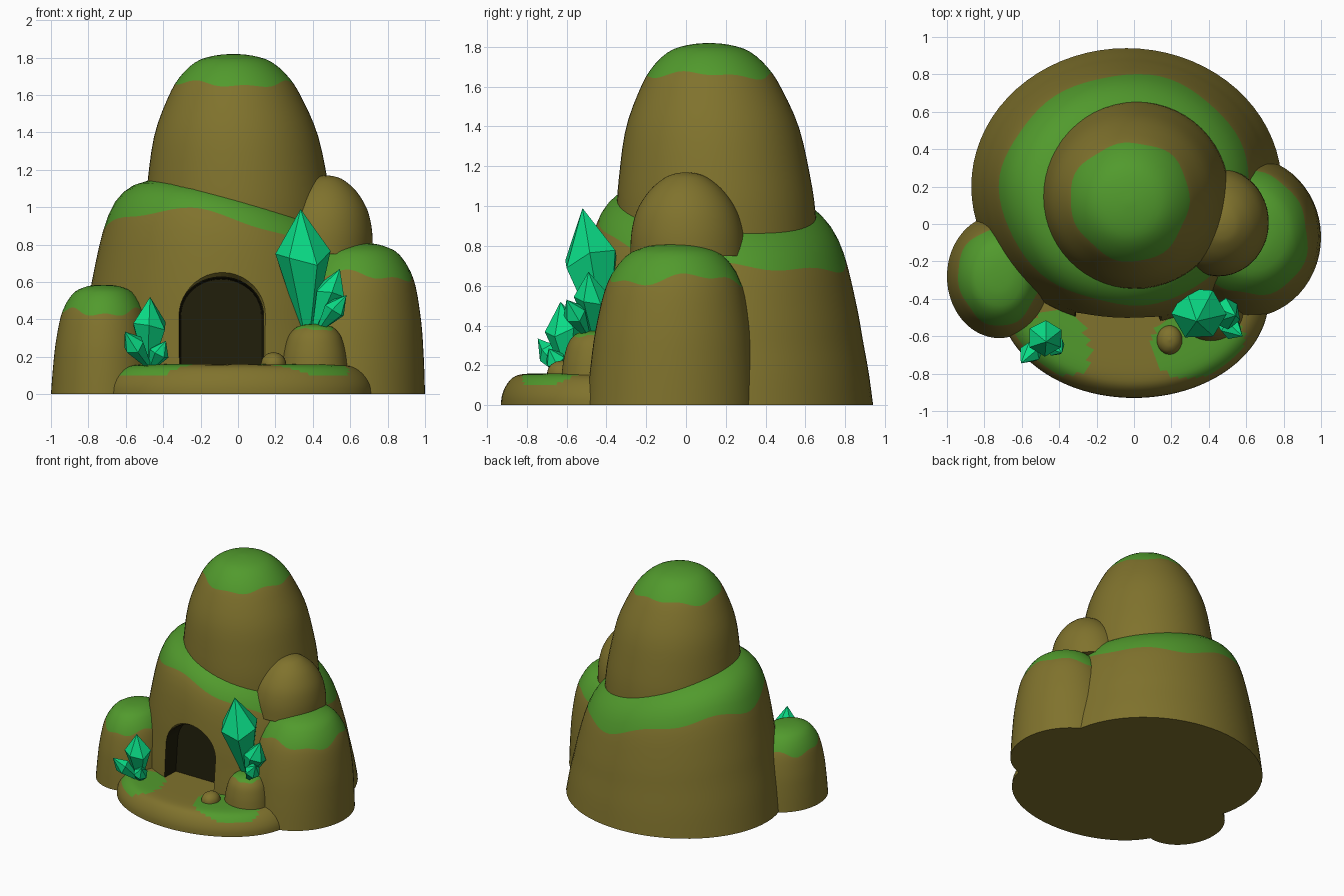
import bpy, bmesh, math
from mathutils import Vector

if "Cube" in bpy.data.objects:
    bpy.data.objects.remove(bpy.data.objects["Cube"])


def material(name, rgb):
    m = bpy.data.materials.new(name)
    m.diffuse_color = (*rgb, 1)
    m.use_nodes = True
    m.node_tree.nodes["Principled BSDF"].inputs["Base Color"].default_value = m.diffuse_color
    return m


ROCK = material("brown_rock", (0.215, 0.17, 0.026))
MOSS = material("green_moss", (0.083, 0.325, 0.026))
DARK = material("dark_cave", (0.014, 0.012, 0.003))
GEM = material("teal_crystal", (0.003, 0.72, 0.24))


def smooth_object(ob):
    bpy.ops.object.select_all(action='DESELECT')
    ob.select_set(True)
    bpy.context.view_layer.objects.active = ob
    bpy.ops.object.shade_smooth_by_angle(angle=math.radians(40))


def finish(name, bm, mats, smooth=True):
    bmesh.ops.recalc_face_normals(bm, faces=bm.faces)
    me = bpy.data.meshes.new(name)
    bm.to_mesh(me)
    bm.free()
    for m in mats:
        me.materials.append(m)
    ob = bpy.data.objects.new(name, me)
    bpy.context.collection.objects.link(ob)
    if smooth:
        smooth_object(ob)
    return ob


def curve_at(profile, t):
    """Catmull-Rom sample of a (radius, height) profile."""
    n = len(profile) - 1
    i = min(int(t), n - 1)
    f = t - i
    p = [Vector(profile[max(0, min(n, i + k))]) for k in (-1, 0, 1, 2)]
    return 0.5 * (2 * p[1] + (p[2] - p[0]) * f
                  + (2 * p[0] - 5 * p[1] + 4 * p[2] - p[3]) * f * f
                  + (3 * p[1] - p[0] - 3 * p[2] + p[3]) * f ** 3)


DOME = [(1, 0), (.96, .25), (.9, .5), (.78, .76), (.58, .92), (.38, .975), (.2, .995), (0, 1)]


def rock(name, centre, radii, height, profile=DOME, cap=None, lean=(0, 0), tilt=(0, 0),
         bulge=0.0, front_cap=0.0, seed=0.0, seg=56, mats=(ROCK, MOSS, DARK)):
    """Lathed boulder; faces above profile position 'cap' are moss with a wavy edge."""
    bm = bmesh.new()
    n = len(profile) - 1
    low, high = 14, 10
    mid = cap if cap else n * 0.6
    cx, cy, cz = centre
    rings = []
    for j in range(low + high):
        ring = []
        for k in range(seg):
            a = 2 * math.pi * k / seg
            edge = mid + 0.14 * math.sin(3 * a + seed) + 0.09 * math.sin(7 * a + 2 * seed)
            edge += front_cap * max(0, -math.sin(a)) ** 2
            t = edge * j / low if j <= low else edge + (n - edge) * (j - low) / high
            r, h = curve_at(profile, t)
            u, v = r * math.cos(a), r * math.sin(a)
            z = h * height * (1 + tilt[0] * u + tilt[1] * v)
            if v < 0:
                v *= 1 + bulge * h
            ring.append(bm.verts.new((cx + u * radii[0] + lean[0] * h,
                                      cy + v * radii[1] + lean[1] * h, cz + z)))
        rings.append(ring)
    top = bm.verts.new((cx + lean[0], cy + lean[1], cz + height * profile[-1][1]))
    bm.faces.new(rings[0])
    for j, ring in enumerate(rings):
        for k in range(seg):
            q = (k + 1) % seg
            if j + 1 < len(rings):
                f = bm.faces.new((ring[k], ring[q], rings[j + 1][q], rings[j + 1][k]))
            else:
                f = bm.faces.new((ring[k], ring[q], top))
            f.material_index = 1 if cap and j >= low else 0
    return finish(name, bm, mats)


# Lower mound, taller toward the front left
MOUND = [(1, 0), (.97, .22), (.93, .44), (.89, .66), (.81, .98), (.71, 1.17), (.55, 1.28),
         (.3, 1.33), (0, 1.34)]
mound = rock("lower_mound", (-.04, .2, 0), (.83, .74), .805, MOUND, cap=4.05, bulge=.12,
             front_cap=.5, tilt=(-.18, -.08), seed=1.0, seg=72)

# Cave: shallow arched cutter with a narrow rock rim and a dark inside
bm = bmesh.new()
loops = []
for y, grow in ((-.75, .05), (-.56, .045), (-.53, .028), (-.50, .01), (-.47, 0), (-.35, -.005)):
    w = .22 + grow
    pts = [(-w, .06)]
    for k in range(21):
        a = math.pi * (1 - k / 20)
        pts.append((w * math.cos(a), .42 + (.2 + grow) * math.sin(a)))
    pts.append((w, .06))
    loops.append([bm.verts.new((-.09 + x, y + .1 * (z - .3), z)) for x, z in pts])
for j in range(len(loops) - 1):
    for k in range(len(loops[0])):
        q = (k + 1) % len(loops[0])
        f = bm.faces.new((loops[j][k], loops[j][q], loops[j + 1][q], loops[j + 1][k]))
        f.material_index = 2 if j >= 3 else 0
bm.faces.new(loops[0])
bm.faces.new(loops[-1]).material_index = 2
cutter = finish("cave_cutter", bm, (ROCK, MOSS, DARK), smooth=False)
cutter.hide_render = True
mod = mound.modifiers.new("cave", 'BOOLEAN')
mod.operation = 'DIFFERENCE'
mod.solver = 'EXACT'
mod.object = cutter
bpy.context.view_layer.objects.active = mound
while mound.modifiers[0] != mod:
    bpy.ops.object.modifier_move_up(modifier=mod.name)
bpy.ops.object.modifier_apply(modifier=mod.name)
bpy.data.objects.remove(cutter)
smooth_object(mound)

# Upper peak
PEAK = [(1.01, 0), (1.01, .26), (.965, .44), (.875, .64), (.71, .81), (.575, .9), (.40, .965),
        (.2, .992), (0, 1)]
rock("upper_peak", (.015, .165, .65), (.495, .495), 1.17, PEAK, cap=4.5, lean=(-.04, -.05),
     seed=2.5)

# Side boulders
ROUND = [(1, 0), (.97, .28), (.86, .55), (.64, .78), (.38, .93), (.18, .985), (0, 1)]
rock("right_boulder", (.6, -.07, 0), (.4, .43), .81, cap=3.1, lean=(.035, .015), seed=.5)
rock("left_boulder", (-.72, -.28, 0), (.28, .33), .585, cap=2.95, seed=3.0)
rock("shoulder_boulder", (.45, .01, .75), (.27, .29), .42, ROUND, lean=(.02, -.01))
rock("crystal_boulder", (.41, -.46, .1), (.18, .17), .275, cap=3.8, seed=1.7)
PEBBLE = [(.5, 0), (.9, .25), (1, .5), (.87, .75), (.5, .93), (0, 1)]
rock("pebble", (.19, -.62, .09), (.068, .078), .135, PEBBLE, seg=24)

# Doorstep ledge with moss patches
LEDGE = [(1, 0), (.99, .3), (.95, .62), (.88, .88), (.78, .98), (.6, 1), (.4, 1), (.2, 1), (0, 1)]
ledge = rock("front_ledge", (0, -.4, 0), (.72, .53), .16, LEDGE, seg=96)
for f in ledge.data.polygons:
    x, y, z = f.center
    wave = .02 * math.sin(17 * x + 9 * y)
    left = math.hypot((x + .45) / 1.1, y + .66) < .19 + wave
    right = math.hypot((x - .36) / 1.15, y + .62) < .22 + wave
    if z > .105 and y < -.42 and (left or right):
        f.material_index = 1


# Crystals: pointed double pyramids
def crystal(name, base, tip, radius, belt=.62, sides=6, spin=.3):
    bm = bmesh.new()
    base, tip = Vector(base), Vector(tip)
    axis = tip - base
    rot = axis.to_track_quat('Z', 'Y')
    ring, foot = [], []
    for k in range(sides):
        a = 2 * math.pi * k / sides + spin
        d = Vector((math.cos(a), math.sin(a), 0))
        up = belt + .05 * math.sin(2 * a)
        ring.append(bm.verts.new(base + rot @ (d * radius) + axis * up))
        foot.append(bm.verts.new(base + rot @ (d * radius * .2)))
    end = bm.verts.new(tip)
    bm.faces.new(foot)
    for k in range(sides):
        q = (k + 1) % sides
        bm.faces.new((foot[k], foot[q], ring[q], ring[k]))
        bm.faces.new((ring[k], ring[q], end))
    finish(name, bm, (GEM,), smooth=False)


for name, base, tip, radius in (
        ("right_crystal_large", (.37, -.41, .33), (.335, -.52, .99), .148),
        ("right_crystal_medium", (.41, -.46, .34), (.545, -.49, .67), .085),
        ("right_crystal_small", (.43, -.49, .34), (.58, -.6, .53), .06),
        ("left_crystal_large", (-.48, -.58, .13), (-.47, -.63, .52), .098),
        ("left_crystal_outer", (-.47, -.6, .14), (-.605, -.745, .335), .06),
        ("left_crystal_inner", (-.47, -.6, .13), (-.385, -.69, .285), .055)):
    crystal(name, base, tip, radius)
